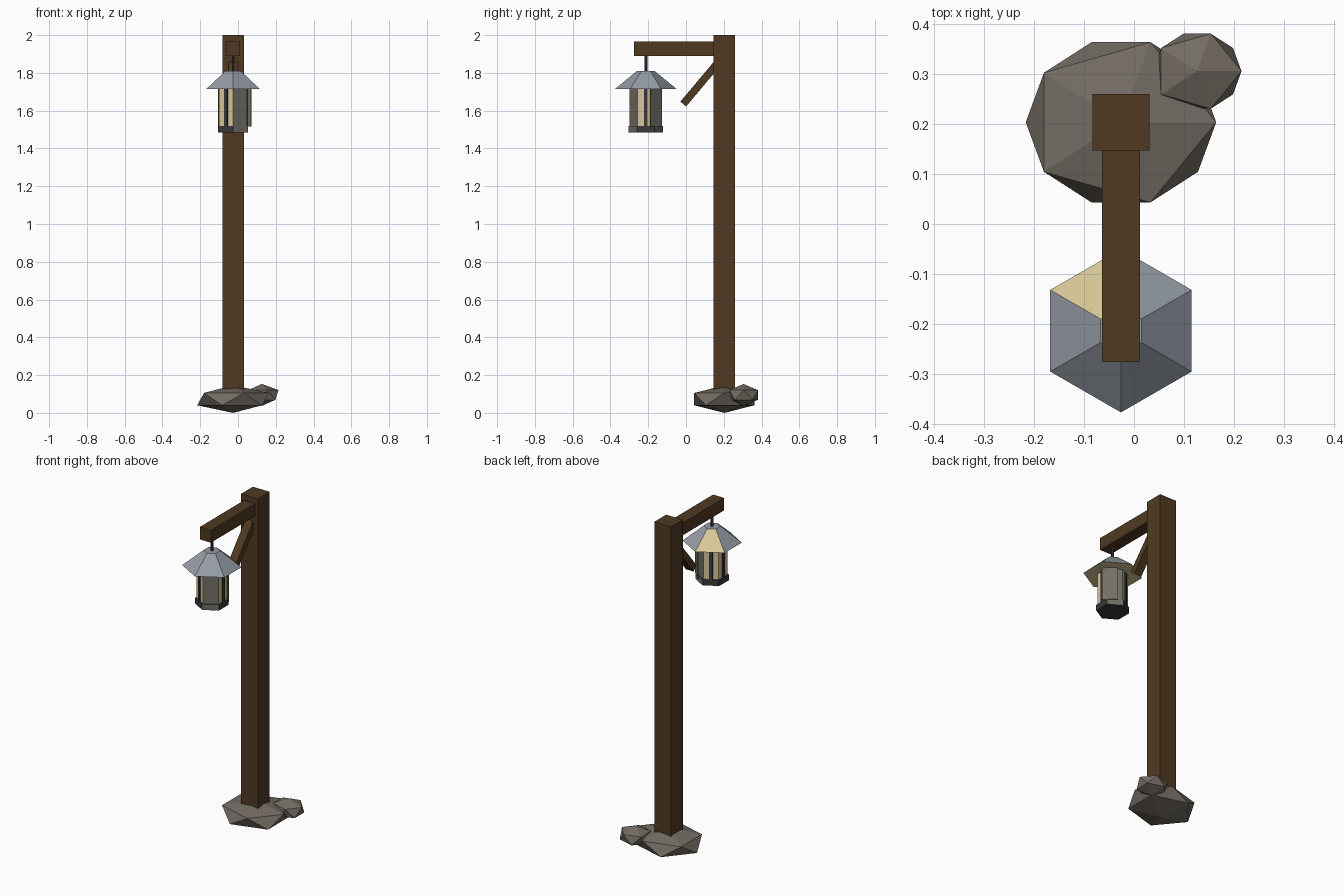
import bpy, math
from mathutils import Vector, Matrix

cube = bpy.data.objects.get("Cube")
if cube:
    bpy.data.objects.remove(cube, do_unlink=True)


def material(name, colour):
    m = bpy.data.materials.new(name)
    m.use_nodes = True
    rgba = (*colour, 1)
    m.diffuse_color = rgba
    m.node_tree.nodes["Principled BSDF"].inputs["Base Color"].default_value = rgba
    return m


WOOD = material("brown wood", (0.08, 0.042, 0.016))
STONE = material("grey stone", (0.17, 0.15, 0.125))
STEEL = material("blue grey steel", (0.3, 0.33, 0.38))
IRON = material("dark iron", (0.04, 0.04, 0.045))
GLOW = material("pale yellow glass", (0.69, 0.58, 0.31))
SMOKE = material("smoky glass", (0.17, 0.16, 0.135))

CX, POST_Y, LAMP_Y = -0.026, 0.203, -0.213


def finish(name, *mats):
    ob = bpy.context.object
    ob.name = name
    for m in mats:
        ob.data.materials.append(m)
    return ob


def box(name, centre, size, mat, rot=(0, 0, 0)):
    bpy.ops.mesh.primitive_cube_add(size=1, location=centre, rotation=rot)
    bpy.context.object.scale = size
    return finish(name, mat)


def hexagon(name, r1, r2, z1, z2, *mats):
    """Six-sided frustum with corners on the y axis."""
    bpy.ops.mesh.primitive_cone_add(vertices=6, radius1=r1, radius2=r2, depth=z2 - z1,
                                    location=(CX, LAMP_Y, (z1 + z2) / 2))
    return finish(name, *mats)


def paint(ob, index, *angles):
    """Give the side faces pointing at these angles another material."""
    for p in ob.data.polygons:
        if abs(p.normal.z) < 0.95:
            a = round(math.degrees(math.atan2(p.normal.y, p.normal.x)))
            if a in angles:
                p.material_index = index


def rock(name, centre, scale):
    bpy.ops.mesh.primitive_ico_sphere_add(subdivisions=1, radius=1, location=centre)
    bpy.context.object.scale = scale
    return finish(name, STONE)


# Stones at the foot
rock("large_stone", (CX, POST_Y, 0.073), (0.2125, 0.188, 0.073))
rock("small_stone", (0.126, 0.305, 0.095), (0.099, 0.088, 0.058))

# Timber frame
box("post", (CX, POST_Y, 1.04), (0.113, 0.113, 1.92), WOOD)
box("beam", (CX, -0.063, 1.928), (0.075, 0.424, 0.075), WOOD)
box("brace", (CX, 0.082, 1.75), (0.05, 0.04, 0.3), WOOD, (-math.radians(40), 0, 0))

# Lantern roof, base and hanging rod
roof = hexagon("lantern_roof", 0.163, 0.047, 1.715, 1.81, STEEL, GLOW)
paint(roof, 1, 120)
for p in roof.data.polygons:
    if p.normal.z < -0.9:
        p.material_index = 1
base = hexagon("lantern_base", 0.092, 0.092, 1.485, 1.52, IRON, SMOKE)
paint(base, 1, 60, -60)
bpy.ops.mesh.primitive_cylinder_add(vertices=6, radius=0.008, depth=0.09, location=(CX, LAMP_Y, 1.85))
finish("hanging_rod", IRON)

# Glass body with a bar down the middle of each pane
glass = hexagon("lantern_glass", 0.085, 0.085, 1.515, 1.716, GLOW, SMOKE)
paint(glass, 1, 60, -60)
for i in (0, 2, 3, 4):
    a = math.radians(60 * i)
    box("glass_bar", (CX + 0.074 * math.cos(a), LAMP_Y + 0.074 * math.sin(a), 1.615),
        (0.012, 0.02, 0.2), IRON, (0, 0, a))

# Door standing slightly open
a = math.radians(45)
box("lantern_door", (CX + 0.066, LAMP_Y + 0.054, 1.615), (0.006, 0.085, 0.2), SMOKE, (0, 0, a))
